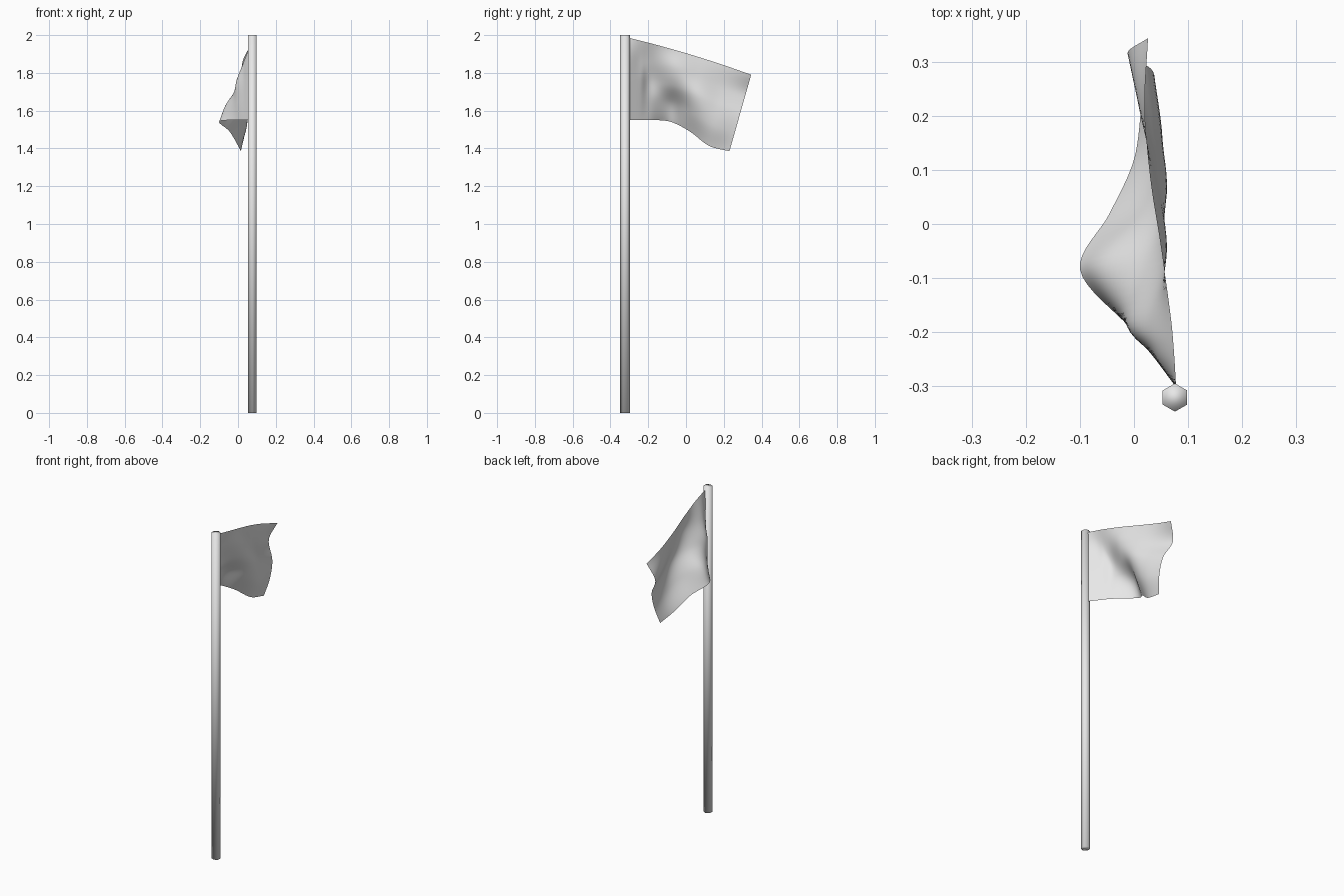
import bpy
import bmesh
import math
from mathutils import Vector, Matrix

old = bpy.data.objects.get("Cube")
if old:
    bpy.data.objects.remove(old, do_unlink=True)

grey = bpy.data.materials.new("light_grey")
grey.use_nodes = True
grey.diffuse_color = (0.8, 0.8, 0.8, 1)
grey.node_tree.nodes["Principled BSDF"].inputs["Base Color"].default_value = (0.8, 0.8, 0.8, 1)


def add_object(name, bm):
    mesh = bpy.data.meshes.new(name)
    for face in bm.faces:
        face.smooth = True
    bm.to_mesh(mesh)
    bm.free()
    mesh.materials.append(grey)
    obj = bpy.data.objects.new(name, mesh)
    bpy.context.collection.objects.link(obj)
    return obj


def spline(points, t):
    """Smooth curve through the points, t from 0 to 1."""
    last = len(points) - 1
    i = min(int(t * last), last - 1)
    f = t * last - i
    b, c = points[i], points[i + 1]
    a = points[i - 1] if i > 0 else b * 2 - c
    d = points[i + 2] if i + 2 <= last else c * 2 - b
    return (b * 2 + (c - a) * f + (a * 2 - b * 5 + c * 4 - d) * f ** 2
            + (b * 3 - a - c * 3 + d) * f ** 3) / 2


# Pole: six-sided, softly shaded
bm = bmesh.new()
place = Matrix.Translation((0.076, -0.322, 1)) @ Matrix.Rotation(math.pi / 2, 4, "Z")
bmesh.ops.create_cone(bm, cap_ends=True, segments=6, radius1=0.0262,
                      radius2=0.0262, depth=2, matrix=place)
# Turn the hexagon so that two corners lie along y
far = max(v.co.y for v in bm.verts)
if far < -0.322 + 0.025:
    bmesh.ops.rotate(bm, verts=bm.verts, cent=(0.076, -0.322, 0),
                     matrix=Matrix.Rotation(math.pi / 6, 3, "Z"))
add_object("pole", bm)

# Flag: sideways folds of the cloth, rows from bottom to top, columns from the pole
folds = [
    (0.076, 0.035, -0.01, -0.1, -0.045, 0.0, 0.015),
    (0.076, 0.033, -0.015, -0.06, 0.02, 0.045, 0.036),
    (0.076, 0.033, -0.01, 0.025, 0.06, 0.05, 0.032),
    (0.077, 0.04, 0.03, 0.06, 0.045, 0.015, -0.012),
    (0.078, 0.074, 0.068, 0.05, 0.03, 0.02, 0.026),
]
columns = (0, 0.1, 0.2, 0.4, 0.6, 0.8, 1)
bottom_edge = [(-0.3, 1.55), (-0.245, 1.55), (-0.19, 1.55), (-0.085, 1.542),
               (0.02, 1.49), (0.12, 1.415), (0.23, 1.385)]
rows = []
for r, fold in enumerate(folds):
    v = r / (len(folds) - 1)
    row = []
    for x, u, (y, z) in zip(fold, columns, bottom_edge):
        low = Vector((x, y, z))
        high = Vector((x, -0.3 + 0.645 * u, 1.985 - 0.195 * u + 0.04 * u * (1 - u)))
        row.append(low.lerp(high, v))
    rows.append(row)

across, up = 48, 32
bm = bmesh.new()
grid = []
for i in range(across + 1):
    column = [spline(row, i / across) for row in rows]
    grid.append([bm.verts.new(spline(column, j / up)) for j in range(up + 1)])
for i in range(across):
    for j in range(up):
        bm.faces.new((grid[i][j], grid[i + 1][j], grid[i + 1][j + 1], grid[i][j + 1]))
add_object("flag", bm)
